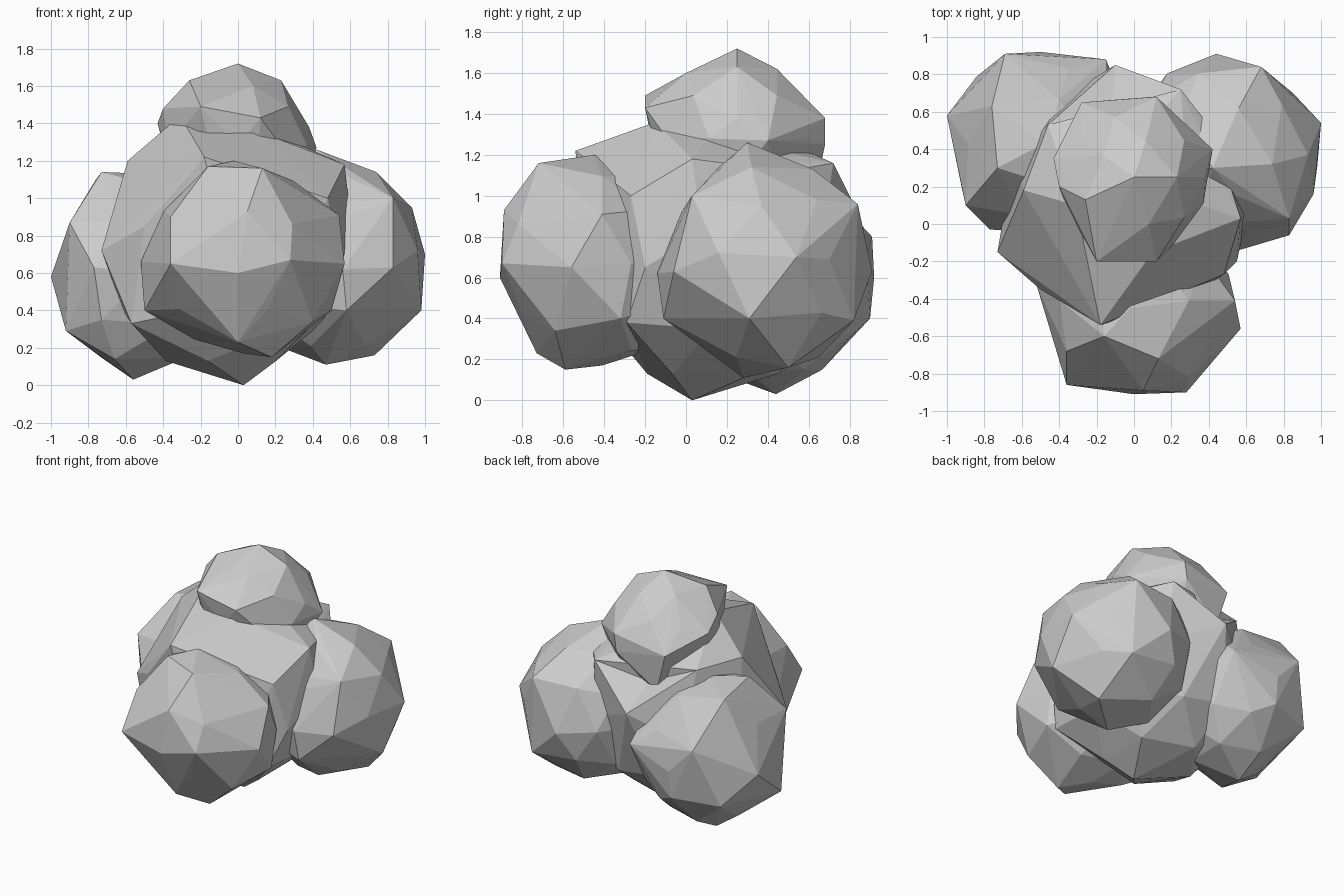
import bpy
import bmesh
from mathutils import Vector

default_cube = bpy.data.objects.get("Cube")
if default_cube:
    bpy.data.objects.remove(default_cube, do_unlink=True)


def make_material(name, colour):
    material = bpy.data.materials.new(name)
    material.use_nodes = True
    material.diffuse_color = colour
    shader = material.node_tree.nodes["Principled BSDF"]
    shader.inputs["Base Color"].default_value = colour
    shader.inputs["Roughness"].default_value = 0.9
    return material


grey = make_material("pale grey", (0.6, 0.6, 0.6, 1.0))


def make_ball_points(centre, radii):
    """Vertices of a coarse ball, scaled and placed."""
    ball = bmesh.new()
    bmesh.ops.create_icosphere(ball, subdivisions=2, radius=1.0)
    points = [centre + vert.co * radii for vert in ball.verts]
    ball.free()
    return points


def pull_points(points, corners):
    """Move the nearest free point to each corner."""
    free = list(points)
    moved = []
    for corner in map(Vector, corners):
        nearest = min(free, key=lambda point: (point - corner).length)
        free.remove(nearest)
        moved.append(corner)
    return free + moved


def press_dent(bm, dent):
    """Push the middle of the nearest face in to the dent."""
    face = min(bm.faces, key=lambda f: (f.calc_center_median() - dent).length)
    poked = bmesh.ops.poke(bm, faces=[face])
    poked["verts"][0].co = dent


def make_lump(name, centre, radii, corners, dents=()):
    """A faceted boulder: a coarse ball pulled out to a few corners."""
    points = pull_points(make_ball_points(Vector(centre), Vector(radii)), corners)
    bm = bmesh.new()
    for point in points:
        bm.verts.new(point)
    hull = bmesh.ops.convex_hull(bm, input=list(bm.verts))
    spare = [item for item in hull["geom_interior"] if isinstance(item, bmesh.types.BMVert)]
    bmesh.ops.delete(bm, geom=spare, context='VERTS')
    for dent in map(Vector, dents):
        press_dent(bm, dent)
    bmesh.ops.recalc_face_normals(bm, faces=list(bm.faces))

    mesh = bpy.data.meshes.new(name)
    bm.to_mesh(mesh)
    bm.free()
    mesh.materials.append(grey)
    lump = bpy.data.objects.new(name, mesh)
    bpy.context.collection.objects.link(lump)
    return lump


# Large lump in the middle, hollowed under the back of the top lump
make_lump("middle_lump", (-.06, .13, .7), (.62, .64, .67), [
    (-.18, -.54, 1.22), (-.73, -.15, .72), (-.59, .18, 1.2), (.57, .03, 1.18),
    (.61, .08, .82), (.03, .03, 0), (-.57, -.25, .33), (-.1, .85, .9),
    (.25, .72, 1.16), (-.46, .53, 1.2), (-.31, .1, 1.44), (.1, -.15, 1.36),
    (.48, -.27, 1), (.55, -.2, .65), (.45, -.29, .38), (.42, .5, 1.12),
    (.3, .12, 1.3), (-.5, -.35, .85)], [(-.12, .61, 1.06)])

# Lump bulging towards the front
make_lump("front_lump", (.03, -.41, .67), (.5, .46, .5), [
    (-.36, -.86, .65), (0, -.91, .6), (.28, -.9, .67), (.57, -.56, .65),
    (-.16, -.6, 1.17), (.13, -.72, 1.16), (.54, -.41, .91), (.18, -.59, .15),
    (-.5, -.38, .4), (-.36, -.68, .9), (-.02, -.45, 1.2), (-.52, -.33, .66),
    (.05, -.89, .93), (.29, -.82, .86), (0, -.73, .23), (.4, -.64, .34),
    (.5, -.32, .4)])

# Rear lump on the left
make_lump("left_lump", (.47, .4, .67), (.5, .5, .54), [
    (.42, .3, 1.26), (.74, .32, 1.14), (.56, .62, 1.13), (1, .54, .7),
    (.98, .31, .4), (.96, .16, .72), (.73, .5, .16), (.47, .28, .11),
    (.83, -.06, .63), (.83, .03, 1), (.68, .84, .96), (.44, .91, .63),
    (.56, -.14, .62), (.58, -.11, .4), (.85, .7, .69), (.93, .37, .95),
    (.7, .82, .39), (.79, .64, .98)])

# Rear lump on the right
make_lump("right_lump", (-.48, .43, .6), (.48, .47, .53), [
    (-1, .58, .58), (-.9, .1, .87), (-.73, .3, 1.14), (-.56, .44, .03),
    (-.92, .19, .29), (-.76, .63, 1.1), (-.77, -.03, .63), (-.73, .02, .35),
    (-.5, .92, .6), (-.15, .88, .7), (-.69, .91, .8), (-.66, .14, .14),
    (-.5, .9, .4), (-.84, .79, .38)])

# Small lump on top
make_lump("top_lump", (0, .24, 1.28), (.39, .41, .4), [
    (0, .25, 1.72), (.23, .25, 1.63), (-.26, .13, 1.63), (.08, 0, 1.6),
    (-.2, -.2, 1.49), (.12, -.2, 1.43), (.42, .4, 1.27), (-.4, .2, 1.48),
    (-.43, .35, 1.4), (.12, .68, 1.38), (-.28, .65, 1.3), (.38, .25, 1.38),
    (.1, .68, 1.25), (-.2, .63, 1.02)])
